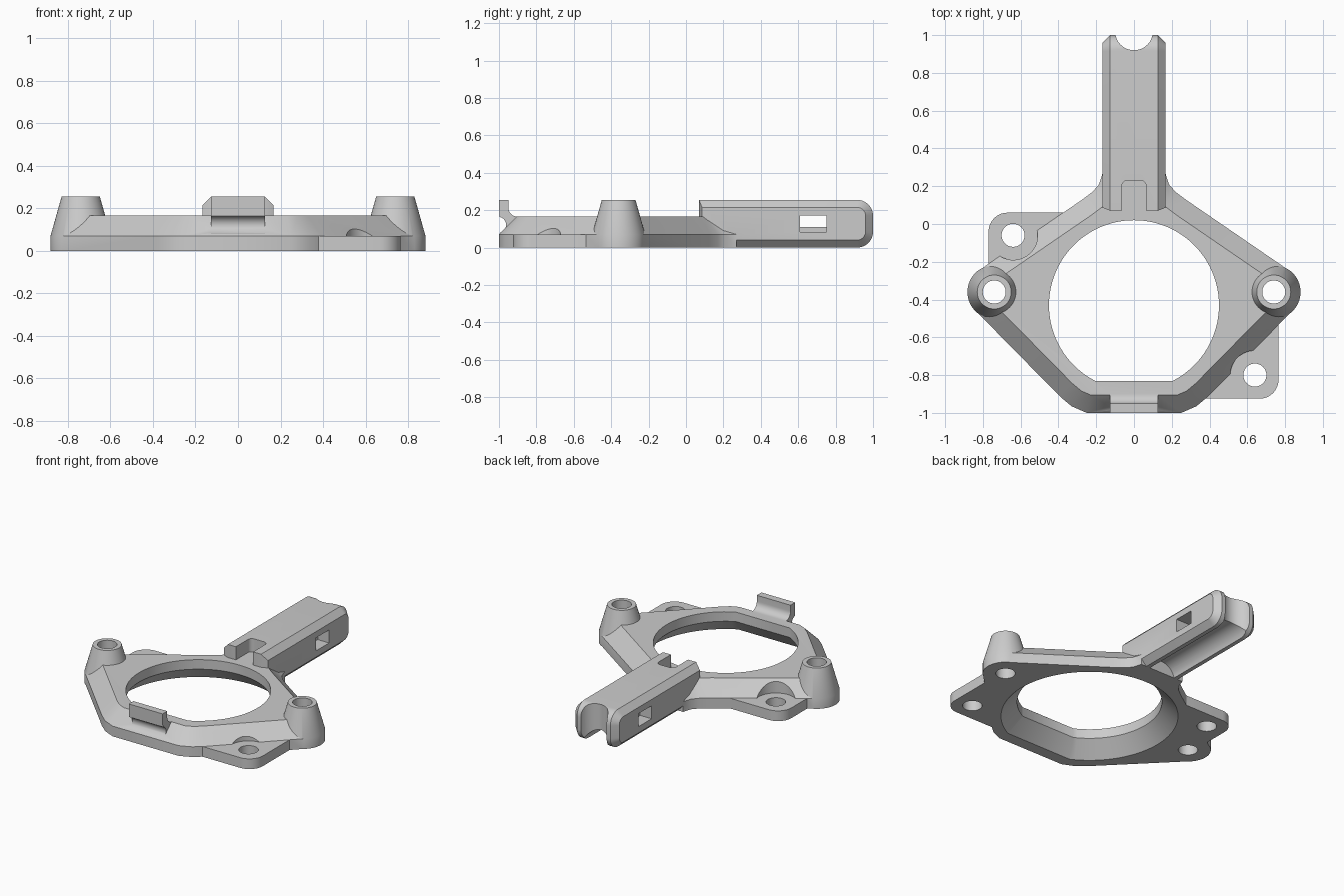
import bpy, bmesh
from math import sin, cos, radians, pi
from mathutils import Vector

cube = bpy.data.objects.get("Cube")
if cube:
    bpy.data.objects.remove(cube, do_unlink=True)

grey = bpy.data.materials.new("plain grey")
grey.use_nodes = True
grey.diffuse_color = (0.6, 0.6, 0.6, 1)
grey.node_tree.nodes["Principled BSDF"].inputs["Base Color"].default_value = (0.6, 0.6, 0.6, 1)


def loft(name, loops):
    """Closed solid through matching loops of 3D points."""
    bm = bmesh.new()
    rows = [[bm.verts.new(p) for p in loop] for loop in loops]
    n = len(rows[0])
    for a, b in zip(rows, rows[1:]):
        for i in range(n):
            j = (i + 1) % n
            bm.faces.new((a[i], a[j], b[j], b[i]))
    bm.faces.new(rows[0][::-1])
    bm.faces.new(rows[-1])
    bmesh.ops.recalc_face_normals(bm, faces=bm.faces)
    mesh = bpy.data.meshes.new(name)
    bm.to_mesh(mesh)
    bm.free()
    mesh.materials.append(grey)
    obj = bpy.data.objects.new(name, mesh)
    bpy.context.collection.objects.link(obj)
    return obj


def at_z(pts, z):
    return [(x, y, z) for x, y in pts]


def at_x(pts, x):
    return [(x, y, z) for y, z in pts]


def arc(cx, cy, r, a0, a1, n):
    return [(cx + r * cos(radians(a0 + (a1 - a0) * i / n)),
             cy + r * sin(radians(a0 + (a1 - a0) * i / n))) for i in range(n + 1)]


def circle(cx, cy, r, n=64):
    return arc(cx, cy, r, 0, 360, n)[:-1]


def rounded(corners, n=10):
    """Polygon from (x, y, radius) corners."""
    pts = []
    for i, (x, y, r) in enumerate(corners):
        p = Vector((x, y))
        if r == 0:
            pts.append((x, y))
            continue
        u = (Vector(corners[i - 1][:2]) - p).normalized()
        v = (Vector(corners[(i + 1) % len(corners)][:2]) - p).normalized()
        half = u.angle(v) / 2
        c = p + (u + v).normalized() * (r / sin(half))
        reach = r * cos(half) / sin(half)
        start = (p + u * reach - c).normalized()
        end = (p + v * reach - c).normalized()
        for k in range(n + 1):
            pts.append(tuple(c + start.slerp(end, k / n).normalized() * r))
    return pts


def inset(pts, d):
    """Counter-clockwise outline moved inward by d."""
    out = []
    for i, p in enumerate(pts):
        p = Vector(p)
        e1 = (p - Vector(pts[i - 1])).normalized()
        e2 = (Vector(pts[(i + 1) % len(pts)]) - p).normalized()
        n1, n2 = Vector((-e1.y, e1.x)), Vector((-e2.y, e2.x))
        out.append(tuple(p + (n1 + n2) * (d / (1 + n1.dot(n2)))))
    return out


def combine(target, tool, operation):
    mod = target.modifiers.new("combine", 'BOOLEAN')
    mod.operation, mod.object, mod.solver = operation, tool, 'EXACT'
    graph = bpy.context.evaluated_depsgraph_get()
    mesh = bpy.data.meshes.new_from_object(target.evaluated_get(graph))
    target.modifiers.clear()
    target.data = mesh
    bpy.data.objects.remove(tool, do_unlink=True)


def prism(name, pts, z0, z1):
    return loft(name, [at_z(pts, z0), at_z(pts, z1)])


def box(name, x0, x1, y0, y1, z0, z1):
    return prism(name, [(x0, y0), (x1, y0), (x1, y1), (x0, y1)], z0, z1)


TOP, LEDGE, HIGH = 0.165, 0.07, 0.255
BOSS_X, BOSS_Y = 0.74, -0.36
TAB_HOLES = [(-0.64, -0.06), (0.64, -0.80)]

# Ring body with a sloped shoulder
half = [(0.25, -1), (0.33, -0.965), (0.39, -0.915)]
half += arc(BOSS_X, BOSS_Y, 0.14, -45, 55, 12)
half += [(0.28, 0.125), (0.22, 0.17), (0.185, 0.21), (0.166, 0.27)]
outline = half + [(-x, y) for x, y in reversed(half)]
body = loft("mounting_ring", [at_z(outline, 0), at_z(outline, LEDGE),
                              at_z(inset(outline, 0.095), TOP)])
for x, y in TAB_HOLES:
    combine(body, prism("tab_relief", circle(x, y, 0.13), LEDGE, 0.4), 'DIFFERENCE')

# Two low screw tabs
left_tab = rounded([(-0.77, 0.06, 0.1), (-0.77, -0.3, 0), (-0.3, -0.25, 0), (-0.3, 0.06, 0)])
right_tab = rounded([(0.765, -0.925, 0.1), (0.765, -0.4, 0), (0.4, -0.6, 0), (0.36, -0.925, 0)])
for tab in (left_tab, right_tab):
    combine(body, prism("tab", tab, 0, LEDGE), 'UNION')

# Tapered screw bosses
for side in (-1, 1):
    rings = [at_z(circle(side * BOSS_X, BOSS_Y, r), z)
             for r, z in ((0.142, 0), (0.142, LEDGE), (0.09, HIGH))]
    combine(body, loft("boss", rings), 'UNION')


# Arm with bevelled edges, root slot, side window and cable groove
def arm_side(d):
    r = 0.085 - d
    return rounded([(0.07 + d * 0.4, d, 0), (1 - d, d, r),
                    (1 - d, HIGH - d, r), (0.07 + d * 0.4, HIGH - d, 0)])


arm = loft("arm", [at_x(arm_side(d), x) for d, x in
                   ((0.04, -0.166), (0, -0.126), (0, 0.126), (0.04, 0.166))])
slot = rounded([(-0.065, 0, 0), (0.065, 0, 0), (0.065, 0.23, 0.03), (-0.065, 0.23, 0.03)])
combine(arm, prism("root_slot", slot, TOP, 0.4), 'DIFFERENCE')
combine(arm, box("window", -0.3, 0.3, 0.61, 0.75, 0.11, 0.172), 'DIFFERENCE')
for x in (-0.2, 0.2):
    combine(arm, box("pocket", x - 0.12, x + 0.12, 0.61, 0.75, 0.083, 0.15), 'DIFFERENCE')
combine(arm, prism("end_groove", circle(0, 1.02, 0.1), -0.1, 0.4), 'DIFFERENCE')
groove = [[(x, y, z) for x, z in circle(0, -0.02, 0.1)] for y in (0.27, 1.2)]
combine(arm, loft("under_groove", groove), 'DIFFERENCE')
combine(body, arm, 'UNION')

# Front retaining clip, scooped below and filleted behind
clip = [(-1, HIGH)] + arc(-1.005, 0.122, 0.043, 80, -80, 10)
clip += [(-0.9, 0.1), (-0.88, 0.155)] + arc(-0.9, 0.215, 0.05, 270, 180, 8) + [(-0.95, HIGH)]
combine(body, loft("clip", [at_x(clip, -0.128), at_x(clip, 0.128)]), 'UNION')

# Central opening, flared below and flat at the front
opening = [at_z(arc(0, -0.43, r, -63, 243, 96), z)
           for r, z in ((0.56, -0.01), (0.45, 0.1), (0.45, 0.5))]
combine(body, loft("opening", opening), 'DIFFERENCE')

# Screw holes
for x, y in TAB_HOLES + [(-BOSS_X, BOSS_Y), (BOSS_X, BOSS_Y)]:
    combine(body, prism("screw_hole", circle(x, y, 0.061, 40), -0.1, 0.5), 'DIFFERENCE')

bpy.ops.object.select_all(action='DESELECT')
body.select_set(True)
bpy.context.view_layer.objects.active = body
bpy.ops.object.shade_smooth_by_angle(angle=pi / 6)
